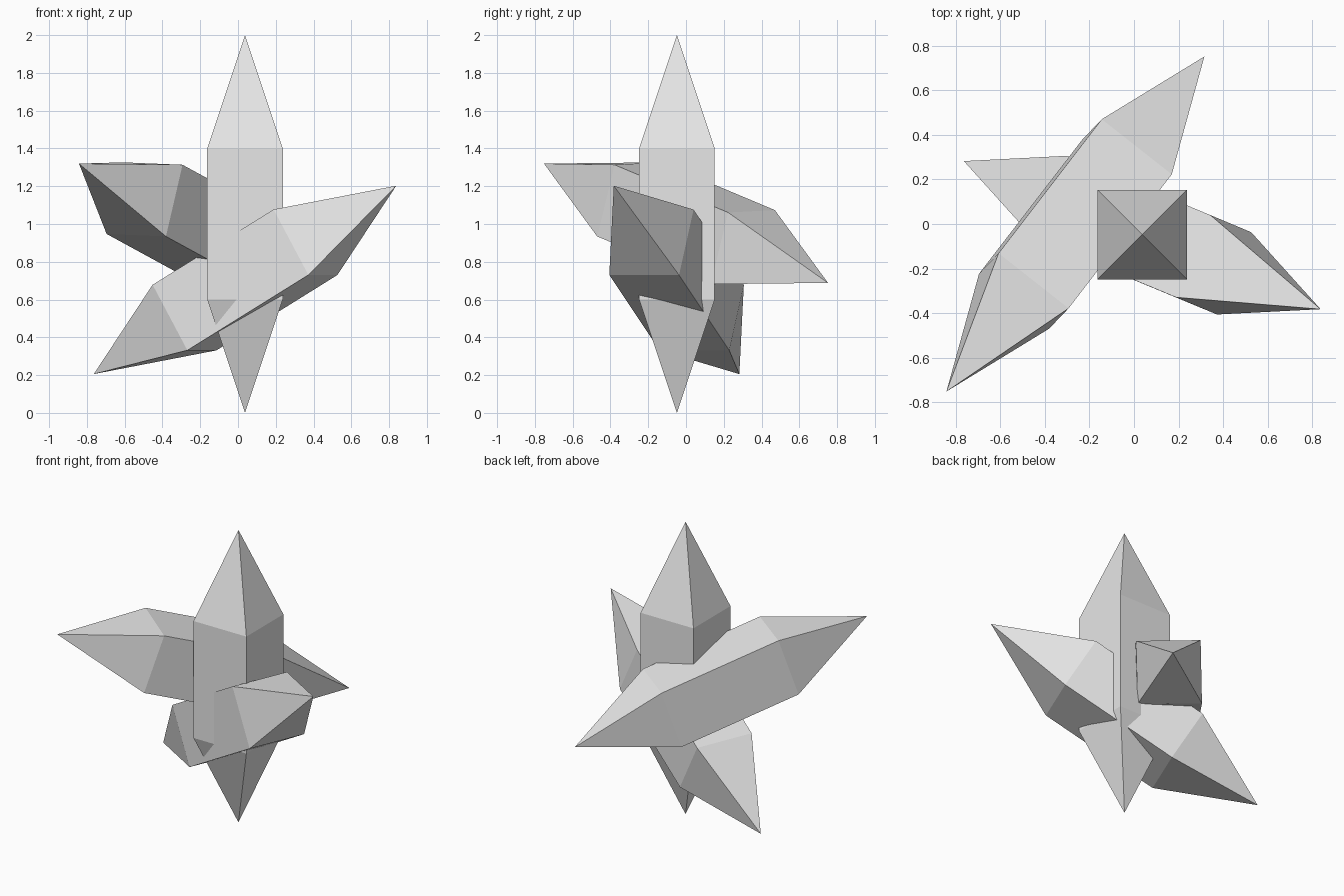
import bpy
import bmesh
from math import cos, sin, pi
from mathutils import Vector, Matrix

if "Cube" in bpy.data.objects:
    bpy.data.objects.remove(bpy.data.objects["Cube"], do_unlink=True)

HALF_LENGTH = 1.0
HALF_BODY = 0.4
RADIUS = 0.2 * 2 ** 0.5
SIDES = 4

# Single stone colour
stone = bpy.data.materials.new("pale grey")
stone.use_nodes = True
grey = (0.8, 0.8, 0.8, 1)
stone.diffuse_color = grey
stone.node_tree.nodes["Principled BSDF"].inputs["Base Color"].default_value = grey


def crystal(name, centre, axis, corner):
    """Square prism pointed at both ends; corner is the direction of one long edge."""
    bm = bmesh.new()
    rings = []
    for z in (-HALF_BODY, HALF_BODY):
        angles = [2 * pi * i / SIDES for i in range(SIDES)]
        rings.append([bm.verts.new((RADIUS * cos(a), RADIUS * sin(a), z)) for a in angles])
    low, high = rings
    bottom = bm.verts.new((0, 0, -HALF_LENGTH))
    top = bm.verts.new((0, 0, HALF_LENGTH))
    for i in range(SIDES):
        j = (i + 1) % SIDES
        bm.faces.new((low[i], low[j], high[j], high[i]))
        bm.faces.new((high[i], high[j], top))
        bm.faces.new((low[j], low[i], bottom))
    bmesh.ops.recalc_face_normals(bm, faces=bm.faces)

    mesh = bpy.data.meshes.new(name)
    bm.to_mesh(mesh)
    bm.free()
    mesh.materials.append(stone)
    obj = bpy.data.objects.new(name, mesh)
    bpy.context.collection.objects.link(obj)

    # Local z follows the axis, local x follows the chosen edge
    w = Vector(axis).normalized()
    side = Vector(corner)
    u = (side - w * side.dot(w)).normalized()
    v = w.cross(u)
    turn = Matrix((u, v, w)).transposed().to_4x4()
    obj.matrix_world = Matrix.Translation(centre) @ turn
    return obj


# Upright crystal and the two slanted ones crossing it
crystal("upright_crystal", (0.037, -0.048, 1.0), (0, 0, 1), (1, 1, 0))
crystal("left_leaning_crystal", (0.037, -0.05, 0.704), (1.59, -0.66, 0.99), (-0.015, 0.223, 0.173))
crystal("rear_leaning_crystal", (-0.263, 0, 1.004), (1.155, 1.5, -0.63), (-0.109, 0.166, 0.19))
